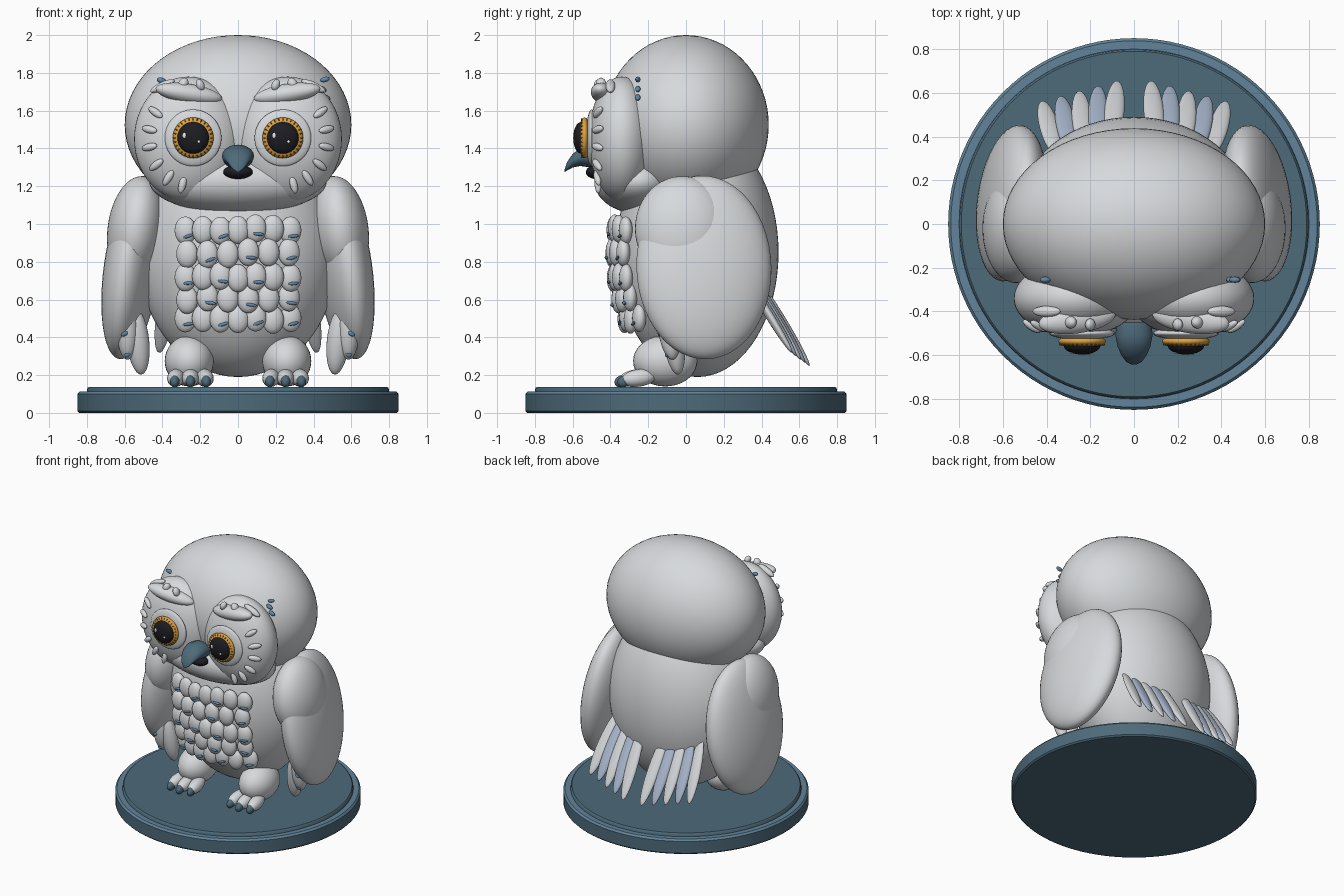
import bpy, bmesh, math, random
from mathutils import Matrix, Vector, Euler

random.seed(4)
cube = bpy.data.objects.get("Cube")
if cube:
    bpy.data.objects.remove(cube, do_unlink=True)


def material(name, r, g, b):
    m = bpy.data.materials.new(name)
    m.use_nodes = True
    m.diffuse_color = (r, g, b, 1)
    m.node_tree.nodes["Principled BSDF"].inputs["Base Color"].default_value = (r, g, b, 1)
    return m


WHITE = material("plumage white", .68, .70, .72)
BLUE = material("pale tail blue", .40, .48, .62)
SPECK = material("speckle blue", .13, .25, .39)
SLATE = material("slate blue", .075, .145, .195)
TRIM = material("rim blue", .12, .23, .32)
GOLD = material("amber", .72, .36, .05)
BROWN = material("dark amber", .22, .09, .015)
BLACK = material("black", .012, .012, .016)
SHINE = material("eye shine", .9, .9, .9)
FLIP = Matrix.Scale(-1, 4, (1, 0, 0))


def finish(name, bm, *mats):
    bmesh.ops.recalc_face_normals(bm, faces=bm.faces)
    me = bpy.data.meshes.new(name)
    bm.to_mesh(me)
    bm.free()
    for m in mats:
        me.materials.append(m)
    ob = bpy.data.objects.new(name, me)
    bpy.context.collection.objects.link(ob)
    bpy.ops.object.select_all(action='DESELECT')
    ob.select_set(True)
    bpy.context.view_layer.objects.active = ob
    bpy.ops.object.shade_smooth_by_angle(angle=math.radians(40))
    return ob


def ball(loc, size, rot=(0, 0, 0)):
    """Transform of one ellipsoid; rot in degrees."""
    return Matrix.LocRotScale(Vector(loc), Euler([math.radians(a) for a in rot]), Vector(size))


def balls(name, mat, items, mirror=False, seg=20):
    """One object made of ellipsoids, optionally repeated on the other side."""
    bm = bmesh.new()
    for m in items:
        for t in ([m, FLIP @ m] if mirror else [m]):
            bmesh.ops.create_uvsphere(bm, u_segments=seg, v_segments=seg // 2 + 2, radius=1, matrix=t)
    return finish(name, bm, mat)


def front_y(c, r, x, z):
    """Front surface of an ellipsoid at the given x and z."""
    k = 1 - ((x - c[0]) / r[0]) ** 2 - ((z - c[2]) / r[2]) ** 2
    return c[1] - r[1] * math.sqrt(max(k, 0))


# Round base: lathed profile with a light rim around the raised disc
bm = bmesh.new()
profile = [(0, 0), (.84, 0), (.85, .01), (.85, .1), (.838, .114), (.8, .114), (.797, .132), (.79, .138), (0, .138)]
vs = [bm.verts.new((r, 0, z)) for r, z in profile]
es = [bm.edges.new(p) for p in zip(vs, vs[1:])]
bmesh.ops.spin(bm, geom=vs + es, axis=(0, 0, 1), cent=(0, 0, 0), angle=math.tau, steps=96)
bmesh.ops.remove_doubles(bm, verts=bm.verts, dist=.0005)
bm.normal_update()
for f in bm.faces:
    c = f.calc_center_median()
    f.material_index = int(.1 < c.z < .13 and c.xy.length > .8)
finish("round_base", bm, SLATE, TRIM)

# Body, head, chin and face discs
BODY = ((0, .06, .85), (.53, .43, .66))
DISC = ((.265, -.34, 1.45), (.285, .175, .33))
balls("body", WHITE, [ball(*BODY)], seg=64)
balls("head", WHITE, [ball((0, 0, 1.525), (.6, .438, .475))], seg=64)
balls("chin", WHITE, [ball((0, -.25, 1.225), (.47, .235, .17))], seg=48)
balls("face_discs", WHITE, [ball(*DISC)], True, 48)

# Eyes
EX, EZ = .2375, 1.456
balls("eye_sockets", WHITE, [ball((EX, -.5, EZ), (.15, .03, .15))], True, 40)
balls("irises", GOLD, [ball((EX, -.537, EZ), (.108, .034, .108))], True, 40)
balls("pupils", BLACK, [ball((EX, -.555, EZ), (.084, .042, .084))], True, 40)
ticks = []
for i in range(28):
    a = math.tau * i / 28
    ticks.append(ball((EX + .097 * math.cos(a), -.552, EZ + .097 * math.sin(a)),
                      (.009, .004, .003), (0, -math.degrees(a), 0)))
balls("iris_streaks", BROWN, ticks, True, 8)
shine = []
for x in (-EX, EX):
    shine.append(ball((x - .045, -.587, EZ + .012), (.011, .006, .016)))
    shine.append(ball((x + .03, -.593, EZ - .02), (.008, .005, .008)))
balls("eye_shine", SHINE, shine, seg=12)

# Brows with small tufts
balls("brows", WHITE, [ball((.26, -.435, 1.69), (.18, .065, .052), (0, -9, -8))], True, 32)
balls("brow_tufts", WHITE, [ball((.2, -.46, 1.735), (.022, .028, .032), (0, 20, 0)),
                            ball((.29, -.45, 1.74), (.026, .028, .036), (0, -25, 0)),
                            ball((.4, -.4, 1.73), (.07, .025, .022), (0, 25, 0))], True)

# Cheek feathers radiating around each eye
cheeks = []
for deg in (32, 10, -11, -34, -56, -76):
    a = math.radians(deg)
    x, z = EX + .235 * math.cos(a), EZ + .255 * math.sin(a)
    cheeks.append(ball((x, front_y(*DISC, x, z) - .008, z), (.048, .018, .02),
                       (0, -deg, 35 * math.cos(a))))
balls("cheek_feathers", WHITE, cheeks, True)

# Beak: rings of y, z, half width, half height
bm = bmesh.new()
rings = []
for y, z, w, h in [(-.45, 1.35, .08, .06), (-.51, 1.36, .085, .06), (-.56, 1.355, .075, .048),
                   (-.6, 1.335, .058, .036), (-.63, 1.305, .036, .022), (-.642, 1.283, .012, .008)]:
    rings.append([bm.verts.new((w * math.cos(t), y, z + h * math.sin(t)))
                  for t in (math.tau * k / 20 for k in range(20))])
for a, b in zip(rings, rings[1:]):
    for k in range(20):
        bm.faces.new((a[k], a[k - 1], b[k - 1], b[k]))
bm.faces.new(rings[0])
bm.faces.new(rings[-1])
finish("beak", bm, SLATE)
balls("mouth", BLACK, [ball((0, -.475, 1.275), (.078, .055, .037))], seg=24)

# Head speckles
balls("head_speckles", SPECK, [ball((x, -.255, z), (.026, .014, .014), (0, t, 0)) for x, z, t in
      [(.46, 1.765, -15), (.445, 1.715, 25), (.465, 1.67, 25), (-.405, 1.76, 15)]], seg=12)

# Chest: staggered rows of rounded feathers with speckles
feathers, specks = [], []
for row, z in enumerate((.97, .845, .72, .605, .5)):
    n = 7 - row % 2
    for i in range(n):
        x = (i - (n - 1) / 2) * (.093 if n == 7 else .108)
        y = front_y(*BODY, x, z) - .022
        zz = z + random.uniform(-.008, .008)
        feathers.append(ball((x, y, zz), (.058, .036, .074), (0, 0, 40 * x)))
        if (i + row) % 2 == 0:
            specks.append(ball((x + .015, y - .032, zz - .03), (.032, .009, .009),
                               (0, random.uniform(-22, 12), 40 * x)))
balls("chest_feathers", WHITE, feathers)
balls("chest_speckles", SPECK, specks, seg=10)

# Wings: main oval, shoulder and hanging tip feathers
balls("wings", WHITE, [ball((.56, .095, .77), (.145, .36, .49), (0, -8, 7))], True, 48)
balls("shoulders", WHITE, [ball((.54, -.02, .975), (.15, .25, .28), (0, -8, 0))], True, 48)
balls("wing_tips", WHITE, [ball((.53, -.065, .38), (.06, .055, .18), (8, 6, 0)),
                           ball((.585, -.09, .43), (.055, .055, .15), (8, 0, 0))], True, 24)
balls("wing_speckles", SPECK, [ball((.6, -.14, .42), (.02, .01, .013), (0, 30, 0)),
                               ball((.585, -.1, .31), (.02, .012, .015), (0, 30, 0))], True, 12)

# Legs, toes and claws
balls("legs", WHITE, [ball((.258, -.11, .275), (.13, .17, .135))], True, 32)
toes, claws = [], []
for k in (-1, 0, 1):
    x = .252 + k * .077
    toes.append(ball((x, -.25 - .012 * (k == 0), .185), (.046, .095, .046), (8, 0, 6 * k)))
    claws.append(ball((x + .006 * k, -.325 - .015 * (k == 0), .168), (.026, .04, .031), (25, 0, 6 * k)))
balls("toes", WHITE, toes, True)
balls("claws", SLATE, claws, True, 16)

# Tail: two fans of alternating feathers
fan = {"tail_feathers": [], "tail_stripes": []}
for i in range(5):
    x = .09 + i * .074
    fan["tail_stripes" if i % 2 else "tail_feathers"].append(
        ball((x, .515 - i * .019, .48 + .01 * i), (.046, .022, .27 - .008 * i), (31, -3 * i + 3, 0)))
balls("tail_feathers", WHITE, fan["tail_feathers"], True, 24)
balls("tail_stripes", BLUE, fan["tail_stripes"], True, 24)
